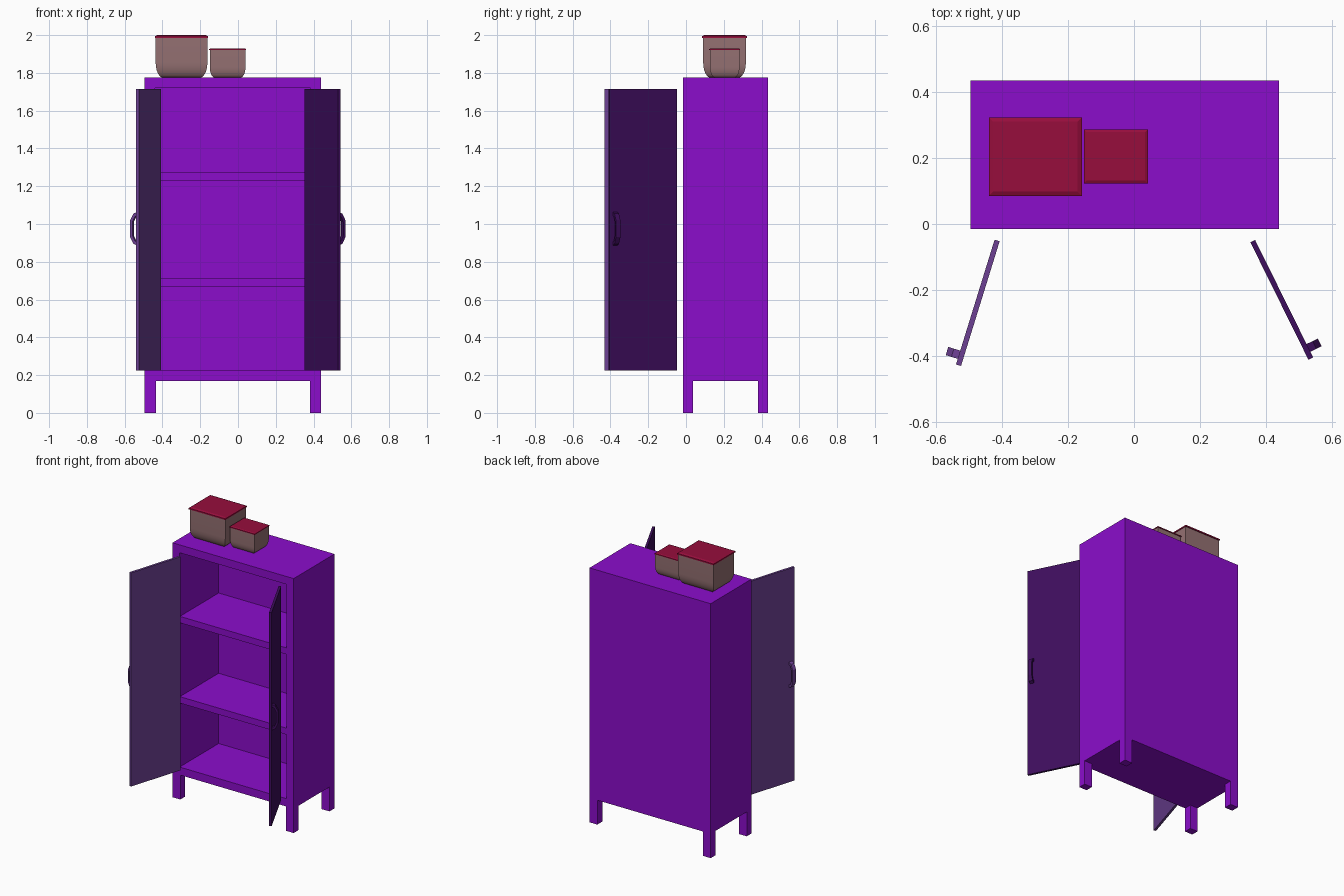
import bpy, bmesh, math
from mathutils import Matrix, Vector

if "Cube" in bpy.data.objects:
    bpy.data.objects.remove(bpy.data.objects["Cube"], do_unlink=True)


def make_mat(name, rgb):
    m = bpy.data.materials.new(name)
    m.use_nodes = True
    col = (*rgb, 1.0)
    m.diffuse_color = col
    m.node_tree.nodes["Principled BSDF"].inputs["Base Color"].default_value = col
    return m


purple = make_mat("bright purple", (0.26, 0.004, 0.60))
plum = make_mat("dusty violet", (0.15, 0.051, 0.29))
dark = make_mat("dark violet", (0.048, 0.004, 0.11))
clay = make_mat("clay pink", (0.30, 0.165, 0.17))
red = make_mat("crimson", (0.31, 0.004, 0.045))


def finish(name, bm, mat, matrix=None):
    if matrix:
        bm.transform(matrix)
    bmesh.ops.recalc_face_normals(bm, faces=bm.faces)
    me = bpy.data.meshes.new(name)
    bm.to_mesh(me)
    bm.free()
    ob = bpy.data.objects.new(name, me)
    bpy.context.collection.objects.link(ob)
    if mat:
        me.materials.append(mat)
    return ob


def box(name, lo, hi, mat, matrix=None):
    lo, hi = Vector(lo), Vector(hi)
    bm = bmesh.new()
    bmesh.ops.create_cube(bm, size=1)
    bmesh.ops.transform(bm, verts=bm.verts, matrix=Matrix.Translation((lo + hi) / 2)
                        @ Matrix.Diagonal((*(hi - lo), 1)))
    return finish(name, bm, mat, matrix)


def loft(name, rings, mat, matrix=None):
    """Skin a list of equal-length point loops and cap both ends."""
    bm = bmesh.new()
    loops = [[bm.verts.new(p) for p in ring] for ring in rings]
    for a, b in zip(loops, loops[1:]):
        for i in range(len(a)):
            j = (i + 1) % len(a)
            bm.faces.new((a[i], a[j], b[j], b[i]))
    bm.faces.new(loops[0])
    bm.faces.new(loops[-1])
    return finish(name, bm, mat, matrix)


# Cabinet carcass: a block with the interior and the space between the legs cut out
X0, X1, Y0, Y1, TOP = -0.495, 0.44, -0.015, 0.435, 1.775
WALL, LEG = 0.055, 0.06
IX0, IX1, IY1 = X0 + WALL, X1 - WALL, Y1 - 0.02
body = box("cabinet_body", (X0, Y0, 0), (X1, Y1, TOP), purple)
cutters = [
    box("opening_cutter", (IX0, Y0 - 0.1, 0.225), (IX1, IY1, 1.72), None),
    box("leg_gap_cutter_x", (X0 + LEG, Y0 - 0.1, -0.1), (X1 - LEG, Y1 + 0.1, 0.17), None),
    box("leg_gap_cutter_y", (X0 - 0.1, Y0 + 0.052, -0.1), (X1 + 0.1, Y1 - 0.055, 0.17), None),
]
bpy.context.view_layer.objects.active = body
for c in cutters:
    c.hide_render = True
    mod = body.modifiers.new(c.name, 'BOOLEAN')
    mod.operation, mod.solver, mod.object = 'DIFFERENCE', 'EXACT', c
    bpy.ops.object.modifier_apply(modifier=mod.name)
    bpy.data.objects.remove(c, do_unlink=True)
body.data.materials.clear()
body.data.materials.append(purple)

# Shelves
for name, z in (("lower_shelf", 0.67), ("upper_shelf", 1.23)):
    box(name, (IX0, Y0 + 0.003, z), (IX1, IY1, z + 0.045), purple)


# Open doors, each with a bridge handle near its free edge
def door(side, hinge, tip, mat):
    d = Vector((tip[0] - hinge[0], tip[1] - hinge[1], 0))
    m = Matrix.Translation((*hinge, 0)) @ Matrix.Rotation(math.atan2(d.y, d.x), 4, 'Z')
    out = -1 if side == "right" else 1      # local side facing away from the interior
    box(side + "_door", (0, -0.008, 0.225), (d.length, 0.008, 1.715), mat, m)
    outer = [(0.006, 0.09), (0.028, 0.08), (0.046, 0.045)]
    inner = [(0.006, 0.07), (0.02, 0.065), (0.034, 0.035)]
    prof = [(o, -h) for o, h in outer] + [(o, h) for o, h in reversed(outer)]
    prof += [(o, h) for o, h in inner] + [(o, -h) for o, h in reversed(inner)]
    rings = [[(x, out * o, 0.975 + h) for o, h in prof] for x in (0.352, 0.378)]
    loft(side + "_door_handle", rings, mat, m)


door("right", (-0.415, -0.05), (-0.532, -0.428), plum)
door("left", (0.36, -0.052), (0.536, -0.408), dark)


# Lidded storage pots: square sections rounded in at the base
def rect(w, d, z):
    return [(-w, -d, z), (w, -d, z), (w, d, z), (-w, d, z)]


def pot(name, x, y, s):
    m = Matrix.Translation((x, y, TOP)) @ Matrix.Scale(s, 4)
    steps = [math.radians(a) for a in range(0, 91, 15)]
    rings = [rect(0.098 + 0.039 * math.sin(a), 0.074 + 0.039 * math.sin(a),
                  0.08 * (1 - math.cos(a))) for a in steps]
    rings.append(rect(0.137, 0.113, 0.212))
    ob = loft(name, rings, clay, m)
    bpy.ops.object.select_all(action='DESELECT')
    ob.select_set(True)
    bpy.context.view_layer.objects.active = ob
    bpy.ops.object.shade_smooth_by_angle(angle=math.radians(35))
    lid = [rect(0.141, 0.119, 0.21), rect(0.141, 0.119, 0.219), rect(0.128, 0.106, 0.225)]
    loft(name + "_lid", lid, red, m)


pot("large_pot", -0.299, 0.204, 1.0)
pot("small_pot", -0.055, 0.205, 0.69)
